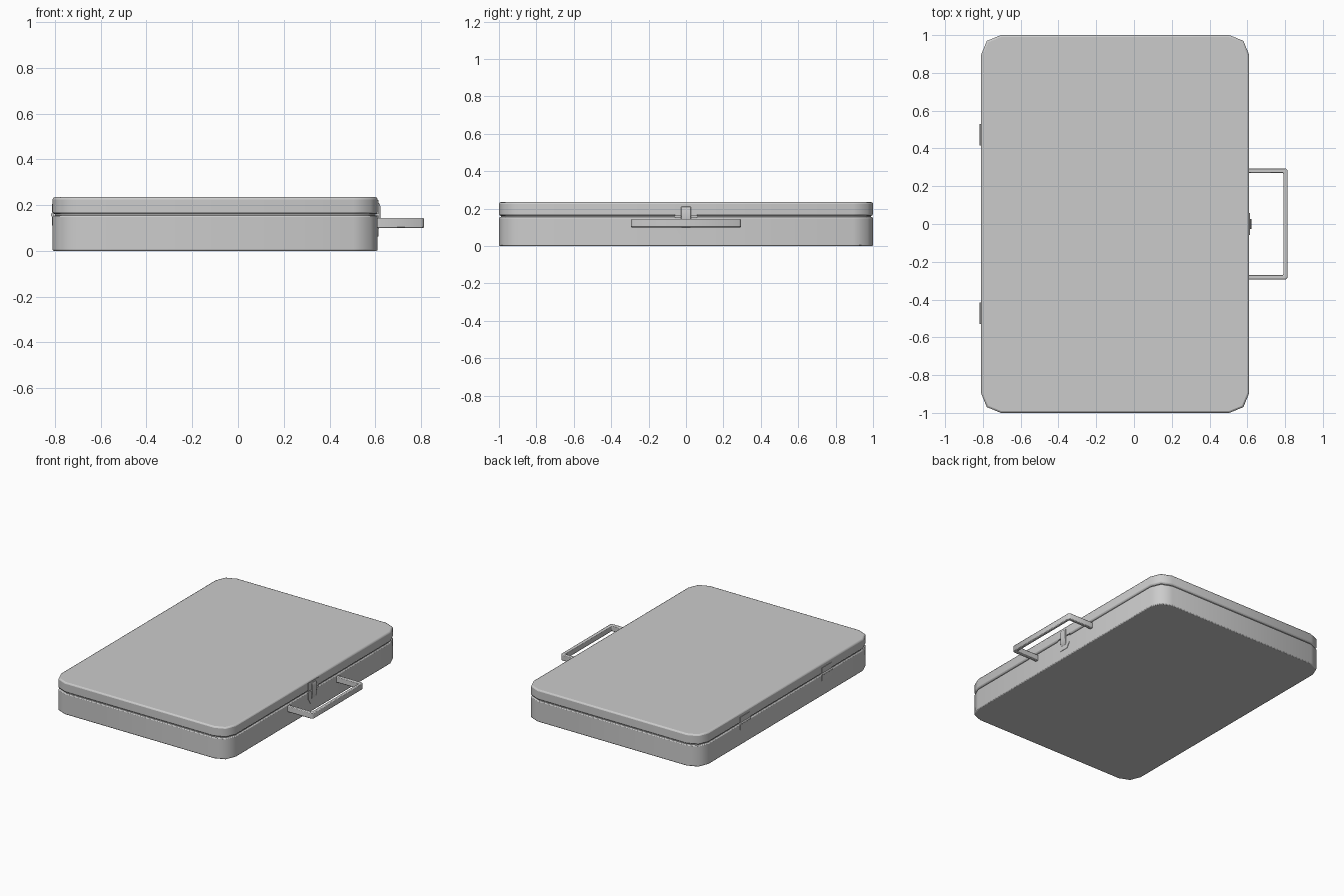
import bpy, bmesh, math
from mathutils import Vector

if "Cube" in bpy.data.objects:
    bpy.data.objects.remove(bpy.data.objects["Cube"])


def finish(name, bm, bevel=0.0, segments=2):
    bmesh.ops.recalc_face_normals(bm, faces=bm.faces)
    mesh = bpy.data.meshes.new(name)
    bm.to_mesh(mesh)
    bm.free()
    ob = bpy.data.objects.new(name, mesh)
    bpy.context.collection.objects.link(ob)
    if bevel:
        mod = ob.modifiers.new("bevel", 'BEVEL')
        mod.width, mod.segments = bevel, segments
        mod.limit_method, mod.angle_limit = 'ANGLE', math.radians(50)
    bpy.context.view_layer.objects.active = ob
    ob.select_set(True)
    bpy.ops.object.shade_smooth_by_angle(angle=math.radians(50))
    ob.select_set(False)
    return ob


def prism(name, outline, depth, bevel=0.0, segments=2):
    """Extrude a closed 3D outline along a vector."""
    bm = bmesh.new()
    face = bm.faces.new([bm.verts.new(p) for p in outline])
    new = bmesh.ops.extrude_face_region(bm, geom=[face])["geom"]
    verts = [v for v in new if isinstance(v, bmesh.types.BMVert)]
    bmesh.ops.translate(bm, verts=verts, vec=Vector(depth))
    return finish(name, bm, bevel, segments)


def box(name, lo, hi, bevel=0.0):
    pts = [(lo[0], lo[1], lo[2]), (hi[0], lo[1], lo[2]),
           (hi[0], hi[1], lo[2]), (lo[0], hi[1], lo[2])]
    return prism(name, pts, (0, 0, hi[2] - lo[2]), bevel, 1)


def rounded_rect(inset, z, r=0.105):
    """Case footprint with two-segment corners."""
    x0, x1, y = -0.81 + inset, 0.61 - inset, 1.0 - inset
    pts = []
    for cx, cy, start in ((x1 - r, y - r, 0), (x0 + r, y - r, 90),
                          (x0 + r, -y + r, 180), (x1 - r, -y + r, 270)):
        for k in range(3):
            a = math.radians(start + 45 * k)
            pts.append((cx + r * math.cos(a), cy + r * math.sin(a), z))
    return pts


# Case halves, with a recessed core showing in the seam
prism("case_base", rounded_rect(0, 0), (0, 0, 0.154), 0.006)
prism("case_lid", rounded_rect(0, 0.161), (0, 0, 0.074), 0.010)
prism("seam_core", rounded_rect(0.01, 0.145), (0, 0, 0.03))

# Carrying handle: U-shaped bar with clipped outer corners
c, half = 0.012, 0.295
outer = [(0.60, half), (0.813 - c, half), (0.813, half - c)]
inner = [(0.60, half - 0.024), (0.791, half - 0.024)]
right = outer + [(x, -y) for x, y in reversed(outer)]
left = [(x, -y) for x, y in inner] + list(reversed(inner))
prism("handle", [(x, y, 0.10) for x, y in right + left], (0, 0, 0.044), 0.005)

# Latch: flush plates on lid and base, with a raised tongue
box("latch_lid_plate", (0.60, -0.058, 0.161), (0.613, 0.058, 0.222))
plate = [(0.058, 0.154), (0.058, 0.10), (0.034, 0.062)]
outline = plate + [(-y, z) for y, z in reversed(plate)]
prism("latch_base_plate", [(0.60, y, z) for y, z in outline], (0.013, 0, 0))
tongue = [(0.605, 0.09), (0.617, 0.10), (0.622, 0.15), (0.622, 0.195),
          (0.616, 0.21), (0.605, 0.21)]
prism("latch_tongue", [(x, -0.026, z) for x, z in tongue], (0, 0.052, 0), 0.002)

# Hinges: two leaves and a barrel each
for side, name in ((-1, "front"), (1, "back")):
    y0, y1 = sorted((side * 0.415, side * 0.53))
    box(f"hinge_{name}_lower_leaf", (-0.8125, y0, 0.11), (-0.80, y1, 0.154))
    box(f"hinge_{name}_upper_leaf", (-0.8125, y0, 0.161), (-0.80, y1, 0.205))
    ring = [(-0.81 + 0.008 * math.cos(math.tau * k / 8), y0,
             0.1575 + 0.008 * math.sin(math.tau * k / 8)) for k in range(8)]
    prism(f"hinge_{name}_barrel", ring, (0, y1 - y0, 0))
